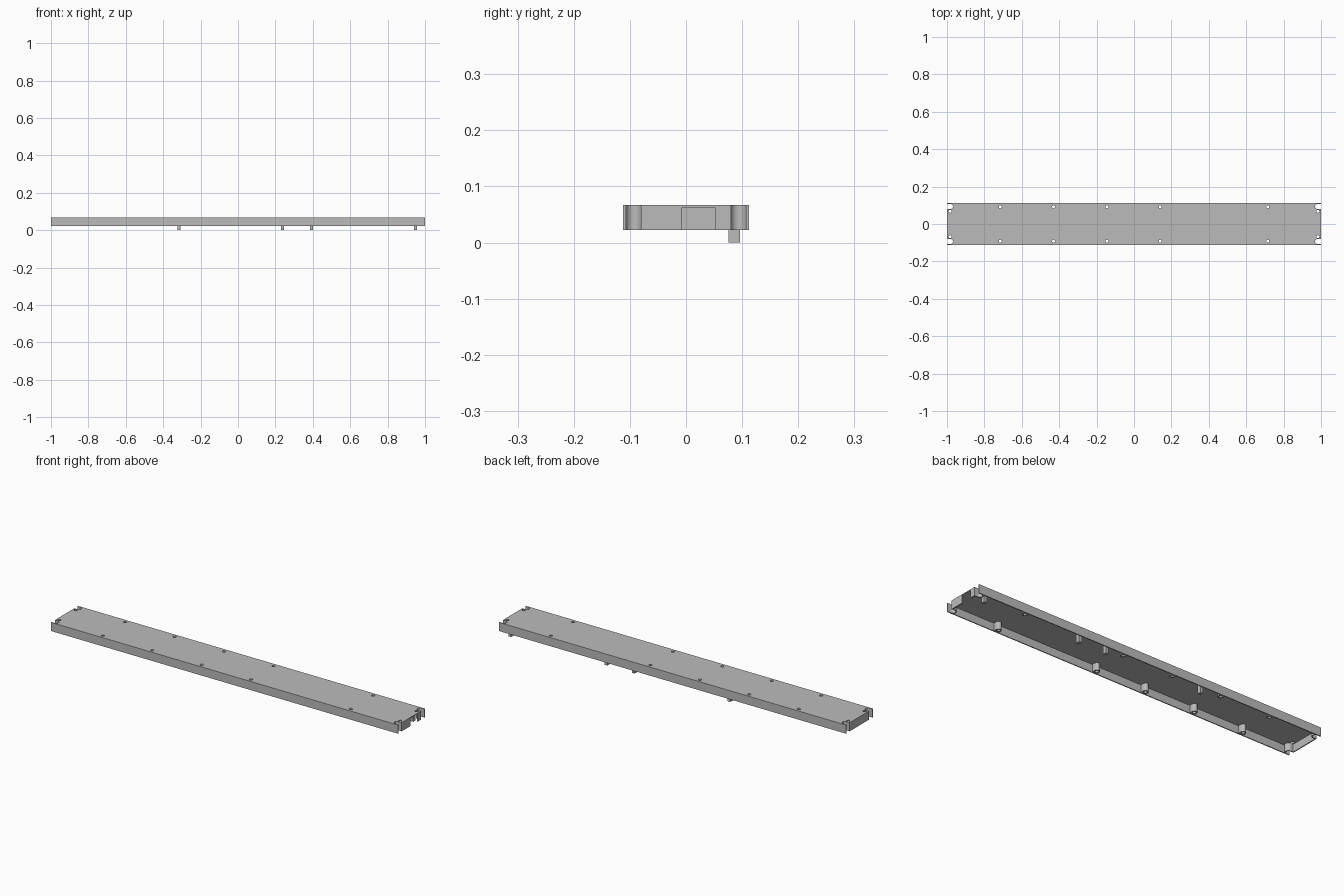
import bpy, bmesh
from math import sin, cos, pi, radians

cube = bpy.data.objects.get("Cube")
if cube:
    bpy.data.objects.remove(cube, do_unlink=True)

GREY = (0.5, 0.5, 0.5, 1)
mat = bpy.data.materials.new("plain grey")
mat.use_nodes = True
mat.diffuse_color = GREY
mat.node_tree.nodes["Principled BSDF"].inputs["Base Color"].default_value = GREY

# Main sizes
HALF_L, HALF_W, WALL = 1.0, 0.112, 0.005
BOTTOM, UNDER, TOP = 0.022, 0.062, 0.067
INNER_W = HALF_W - WALL
SLOT_R, SLOT_X = 0.0135, 0.9815
SLOT_Y = INNER_W - SLOT_R
HOLE_R, HOLE_Y = 0.008, 0.092
BOSS_XS = (-0.715, -0.43, -0.145, 0.14, 0.715)
SIDES = (-1, 1)


def arc(cx, cy, r, start, end, n=16):
    return [(cx + r * cos(radians(start + (end - start) * i / n)),
             cy + r * sin(radians(start + (end - start) * i / n))) for i in range(n + 1)]


def circle(cx, cy, r, n=24):
    return arc(cx, cy, r, 0, 360 - 360 / n, n - 1)


def flip(points, sx, sy):
    return [(x * sx, y * sy) for x, y in points]


def rect(x0, x1, y0, y1):
    return [(x0, y0), (x1, y0), (x1, y1), (x0, y1)]


def extrude(name, loops, z0, z1):
    """Solid from an outline (first loop) and holes (other loops)."""
    curve = bpy.data.curves.new(name, 'CURVE')
    curve.dimensions = '2D'
    curve.fill_mode = 'BOTH'
    curve.extrude = (z1 - z0) / 2
    for loop in loops:
        spline = curve.splines.new('POLY')
        spline.points.add(len(loop) - 1)
        for point, (x, y) in zip(spline.points, loop):
            point.co = (x, y, 0, 1)
        spline.use_cyclic_u = True
    source = bpy.data.objects.new(name + " outline", curve)
    bpy.context.collection.objects.link(source)
    graph = bpy.context.evaluated_depsgraph_get()
    mesh = bpy.data.meshes.new_from_object(source.evaluated_get(graph))
    bpy.data.objects.remove(source, do_unlink=True)
    bm = bmesh.new()
    bm.from_mesh(mesh)
    bmesh.ops.remove_doubles(bm, verts=bm.verts, dist=1e-5)
    bmesh.ops.translate(bm, verts=bm.verts, vec=(0, 0, (z0 + z1) / 2))
    bmesh.ops.recalc_face_normals(bm, faces=bm.faces)
    bm.to_mesh(mesh)
    bm.free()
    mesh.materials.clear()
    mesh.materials.append(mat)
    obj = bpy.data.objects.new(name, mesh)
    bpy.context.collection.objects.link(obj)
    bpy.ops.object.select_all(action='DESELECT')
    obj.select_set(True)
    bpy.context.view_layer.objects.active = obj
    bpy.ops.object.shade_smooth_by_angle(angle=radians(30))
    return obj


# Top plate: rounded slots at the corners and screw holes
slot = [(HALF_L, INNER_W)] + arc(SLOT_X, SLOT_Y, SLOT_R, 90, 270) + [(HALF_L, SLOT_Y - SLOT_R)]
corner = [(HALF_L, HALF_W)] + slot
outline = (corner + flip(corner, 1, -1)[::-1]
           + flip(corner, -1, -1) + flip(corner, -1, 1)[::-1])
holes = [circle(x, s * HOLE_Y, HOLE_R) for x in BOSS_XS for s in SIDES]
holes += [circle(sx * 0.983, sy * 0.068, HOLE_R) for sx in SIDES for sy in SIDES]
extrude("top_plate", [outline] + holes, UNDER, TOP)

# Long side walls
for s, label in zip(SIDES, ("front", "back")):
    extrude(label + "_wall", [flip(rect(-HALF_L, HALF_L, INNER_W, HALF_W), 1, s)], BOTTOM, UNDER)

# End walls, the left one with an opening
END_Y = 0.078
extrude("right_end_wall", [rect(-HALF_L, WALL - HALF_L, -END_Y, END_Y)], BOTTOM, UNDER)
extrude("left_end_wall_front", [rect(HALF_L - WALL, HALF_L, -END_Y, -0.007)], BOTTOM, UNDER)
extrude("left_end_wall_back", [rect(HALF_L - WALL, HALF_L, 0.052, END_Y)], BOTTOM, UNDER)

# Curved pocket walls below the corner slots
outer_r = SLOT_R + 0.004
pocket = slot + ([(HALF_L, SLOT_Y - outer_r)] + arc(SLOT_X, SLOT_Y, outer_r, 270, 90)
                 + [(HALF_L, SLOT_Y + outer_r)])
for sx in SIDES:
    for sy in SIDES:
        extrude("corner_pocket", [flip(pocket, sx, sy)], BOTTOM, UNDER)

# Screw bosses joined to the side walls
for x in BOSS_XS:
    for s in SIDES:
        boss = ([(x - 0.014, INNER_W + 0.002)] + arc(x, HOLE_Y, 0.014, 180, 360)
                + [(x + 0.014, INNER_W + 0.002)])
        extrude("screw_boss", [flip(boss, 1, s), circle(x, s * HOLE_Y, HOLE_R)],
                BOTTOM + 0.002, UNDER)

# Locating pins that reach below the back wall
for x in (-0.315, 0.237, 0.394, 0.949):
    extrude("locating_pin", [rect(x - 0.008, x + 0.008, 0.076, 0.096)], 0, UNDER)
